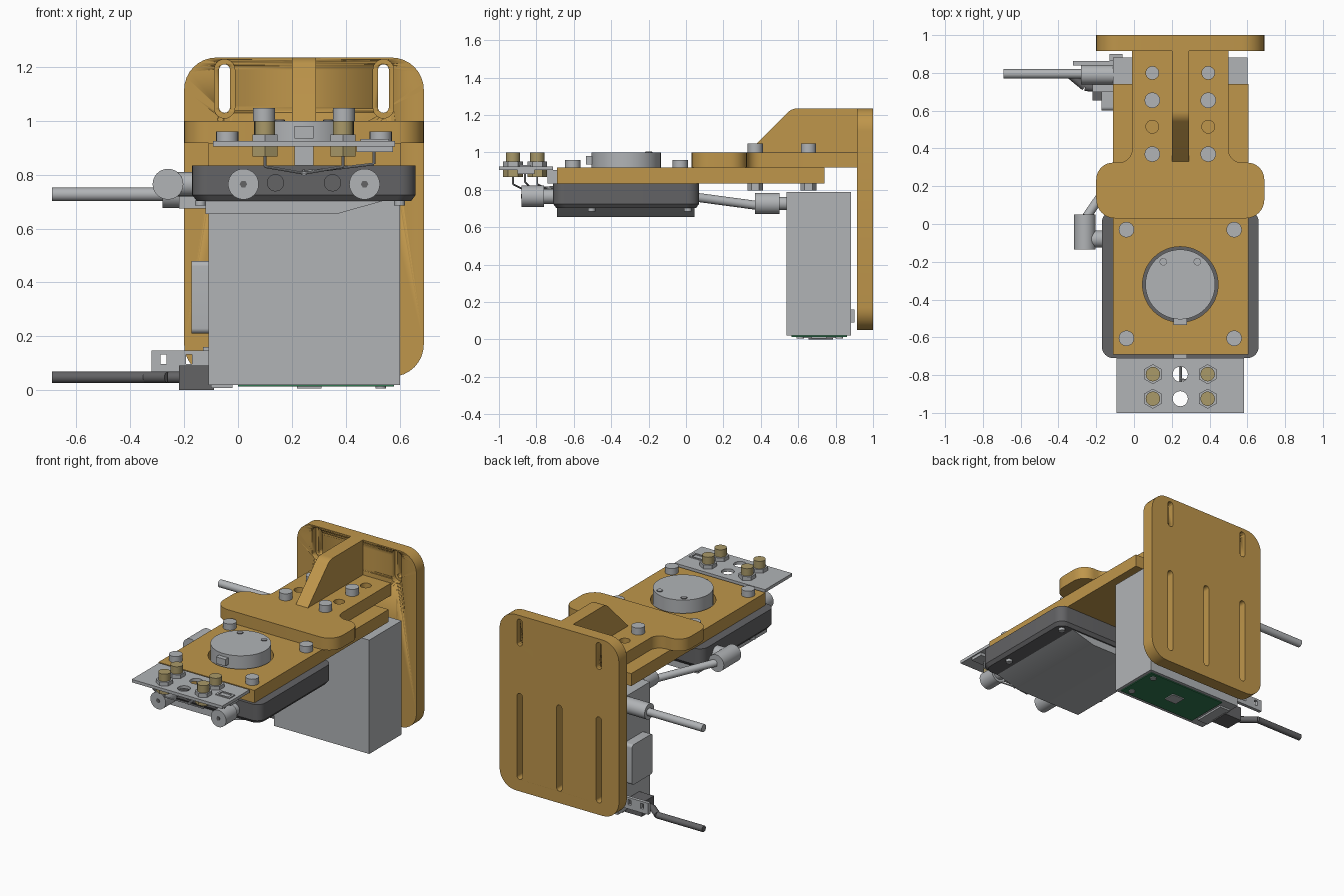
import bpy, bmesh, math
from mathutils import Vector

if "Cube" in bpy.data.objects:
    bpy.data.objects.remove(bpy.data.objects["Cube"])


def material(name, rgb):
    m = bpy.data.materials.new(name)
    m.diffuse_color = (*rgb, 1)
    m.use_nodes = True
    m.node_tree.nodes["Principled BSDF"].inputs["Base Color"].default_value = m.diffuse_color
    return m


ORANGE = material("ochre", (0.52, 0.305, 0.07))
GREY = material("light grey", (0.44, 0.455, 0.47))
DARK = material("dark grey", (0.125, 0.125, 0.13))
BRASS = material("brass", (0.40, 0.32, 0.14))
GREEN = material("board green", (0.03, 0.19, 0.08))


def finish(name, mesh, mat):
    mesh.materials.clear()
    mesh.materials.append(mat)
    mesh.shade_smooth()
    mesh.set_sharp_from_angle(angle=math.radians(30))
    ob = bpy.data.objects.new(name, mesh)
    bpy.context.collection.objects.link(ob)
    return ob


def rounded(corners, n=8):
    """Polygon from (x, y, radius) corners with filleted corners."""
    out = []
    for i, (x, y, r) in enumerate(corners):
        p = Vector((x, y))
        if r == 0:
            out.append((x, y))
            continue
        a = (Vector(corners[i - 1][:2]) - p).normalized()
        b = (Vector(corners[(i + 1) % len(corners)][:2]) - p).normalized()
        half = a.angle(b) / 2
        c = p + (a + b).normalized() * r / math.sin(half)
        t = r / math.tan(half)
        s, e = p + a * t - c, p + b * t - c
        for k in range(n + 1):
            f, w = k / n, math.pi - 2 * half
            v = (s * math.sin((1 - f) * w) + e * math.sin(f * w)) / math.sin(w)
            out.append(tuple(c + v))
    return out


def rect(x0, x1, y0, y1, r=0):
    r = min(r, min(x1 - x0, y1 - y0) * 0.499)
    return rounded([(x0, y0, r), (x1, y0, r), (x1, y1, r), (x0, y1, r)])


def circle(cx, cy, r, n=32):
    return [(cx + r * math.cos(i * math.tau / n), cy + r * math.sin(i * math.tau / n)) for i in range(n)]


def prism(name, loops, w0, w1, mat, axis="z"):
    """Extrude an outline (first loop) with holes (other loops) along an axis."""
    cu = bpy.data.curves.new(name, "CURVE")
    cu.dimensions, cu.fill_mode, cu.extrude = "2D", "BOTH", (w1 - w0) / 2
    for loop in loops:
        sp = cu.splines.new("POLY")
        sp.points.add(len(loop) - 1)
        for pt, (u, v) in zip(sp.points, loop):
            pt.co = (u, v, 0, 1)
        sp.use_cyclic_u = True
    tmp = bpy.data.objects.new(name + "_outline", cu)
    bpy.context.collection.objects.link(tmp)
    dg = bpy.context.evaluated_depsgraph_get()
    mesh = bpy.data.meshes.new_from_object(tmp.evaluated_get(dg))
    bpy.data.objects.remove(tmp)
    bpy.data.curves.remove(cu)
    bm = bmesh.new()
    bm.from_mesh(mesh)
    for v in bm.verts:
        u, t, w = v.co.x, v.co.y, v.co.z + (w0 + w1) / 2
        v.co = {"z": (u, t, w), "y": (u, w, t), "x": (w, u, t)}[axis]
    bmesh.ops.remove_doubles(bm, verts=bm.verts, dist=1e-5)
    bmesh.ops.recalc_face_normals(bm, faces=bm.faces)
    bm.to_mesh(mesh)
    bm.free()
    return finish(name, mesh, mat)


def box(name, x0, x1, y0, y1, z0, z1, mat):
    return prism(name, [rect(x0, x1, y0, y1)], z0, z1, mat)


def rod(name, p, q, r, mat, n=24):
    """Cylinder between two points."""
    p, q = Vector(p), Vector(q)
    bm = bmesh.new()
    bmesh.ops.create_cone(bm, cap_ends=True, segments=n, radius1=r, radius2=r, depth=(q - p).length)
    rot = (q - p).to_track_quat("Z", "Y")
    for v in bm.verts:
        v.co = rot @ v.co + (p + q) / 2
    mesh = bpy.data.meshes.new(name)
    bm.to_mesh(mesh)
    bm.free()
    return finish(name, mesh, mat)


def path(name, pts, r, mat, n=12):
    for i in range(len(pts) - 1):
        rod(f"{name}_{i + 1}", pts[i], pts[i + 1], r, mat, n)


CX = 0.245  # mirror plane of the bracket
SIDES = (-1, 1)

# back plate with slots; the upper slots are recessed on the front
slots = [(CX + s * 0.295, 1.03, 1.21) for s in SIDES]
slots += [(CX + s * 0.295, 0.13, 0.71) for s in (-1, 0, 1)]
plate = prism("back_plate", [rect(-0.2, 0.69, 0.05, 1.235, 0.12)]
              + [rect(x - 0.02, x + 0.02, a, b, 0.02) for x, a, b in slots], 0.915, 1.0, ORANGE, "y")
for x, a, b in slots[:2]:
    cutter = prism("slot_cutter", [rect(x - 0.038, x + 0.038, a - 0.02, b + 0.018, 0.038)], 0.88, 0.955, ORANGE, "y")
    cutter.hide_render = True
    mod = plate.modifiers.new("recess", "BOOLEAN")
    mod.operation, mod.solver, mod.object = "DIFFERENCE", "EXACT", cutter
    mesh = bpy.data.meshes.new_from_object(plate.evaluated_get(bpy.context.evaluated_depsgraph_get()))
    plate.modifiers.clear()
    plate.data = mesh
    bpy.data.objects.remove(cutter)

# bracket arm with wide nose, and its gusset
arm = rounded([(-0.2, 0.03, 0.1), (0.69, 0.03, 0.1), (0.69, 0.325, 0.09), (0.5, 0.325, 0.07),
               (0.5, 0.915, 0), (-0.01, 0.915, 0), (-0.01, 0.325, 0.07), (-0.2, 0.325, 0.09)])
holes = [circle(CX + s * 0.148, y, 0.034) for s in SIDES for y in (0.515, 0.8)]
prism("bracket_arm", [arm] + holes, 0.918, 1.0, ORANGE)
prism("gusset", [rounded([(0.33, 1.0, 0), (0.915, 1.0, 0), (0.915, 1.235, 0), (0.565, 1.235, 0.08)])],
      0.2, 0.29, ORANGE, "x")

# mounting plate with a round opening for the disc
prism("mounting_plate", [rect(-0.11, 0.605, -0.69, 0.74), circle(CX, -0.32, 0.2, 48)], 0.834, 0.918, ORANGE)
prism("disc", [circle(CX, -0.32, 0.185, 48)], 0.834, 1.0, GREY)
box("disc_tab", 0.21, 0.28, -0.535, -0.495, 0.935, 0.98, GREY)
for s in SIDES:
    prism("disc_pin", [circle(CX + s * 0.09, -0.2, 0.02)], 1.0, 1.003, DARK)
    prism("disc_pin_face", [circle(CX + s * 0.09, -0.2, 0.017)], 1.003, 1.005, GREY)

# bolts on plate and arm, with nuts underneath
for s in SIDES:
    for y in (-0.03, -0.605):
        rod("plate_bolt", (CX + s * 0.285, y, 0.918), (CX + s * 0.285, y, 0.96), 0.041, GREY)
    for y in (0.37, 0.655):
        rod("arm_bolt", (CX + s * 0.148, y, 1.0), (CX + s * 0.148, y, 1.047), 0.041, GREY)
        rod("arm_nut", (CX + s * 0.148, y, 0.795), (CX + s * 0.148, y, 0.834), 0.042, GREY, 6)

# dark head with tapered lower rim and a wedge cover below
prism("head_body", [rect(-0.17, 0.66, -0.71, 0.07, 0.06)], 0.725, 0.834, DARK)
rim = prism("head_rim", [rect(-0.17, 0.66, -0.71, 0.07, 0.06)], 0.703, 0.725, DARK)
for v in rim.data.vertices:
    if v.co.z < 0.71:
        v.co.x, v.co.y = CX + (v.co.x - CX) * 0.96, -0.32 + (v.co.y + 0.32) * 0.96
prism("wedge_cover", [[(-0.12, 0.703), (-0.12, 0.655), (0.37, 0.655), (0.54, 0.703)]], -0.69, 0.045, GREY, "y")
for x in (-0.14, 0.6):
    for y in (-0.505, 0.01):
        rod("cover_screw", (x, y, 0.685), (x, y, 0.705), 0.02, GREY)

# front fittings of the head
for s in SIDES:
    x = CX + s * 0.225
    rod("front_fitting", (x, -0.88, 0.765), (x, -0.76, 0.765), 0.057, GREY, 32)
    rod("fitting_neck", (x, -0.77, 0.765), (x, -0.7, 0.765), 0.04, GREY)
    prism("fitting_socket", [circle(x, 0.765, 0.014, 6)], -0.883, -0.879, DARK, "y")
    rod("front_plug", (CX + s * 0.106, -0.72, 0.77), (CX + s * 0.106, -0.7, 0.77), 0.032, DARK)

# side elbow with a tube to the sensor box
rod("elbow", (-0.26, -0.135, 0.765), (-0.26, 0.05, 0.765), 0.057, GREY, 32)
rod("elbow_neck", (-0.23, -0.08, 0.765), (-0.16, -0.08, 0.765), 0.045, GREY)
rod("link_tube", (-0.25, 0.04, 0.762), (-0.01, 0.39, 0.715), 0.024, GREY)
rod("box_fitting", (0.0, 0.37, 0.727), (0.0, 0.5, 0.727), 0.057, GREY, 32)
rod("box_fitting_neck", (0.0, 0.49, 0.727), (0.0, 0.55, 0.727), 0.035, GREY)

# sensor box with side panel and bottom board
box("sensor_box", -0.11, 0.602, 0.538, 0.882, 0.02, 0.787, GREY)
prism("side_panel", [rect(0.6, 0.82, 0.21, 0.48, 0.02)], -0.172, -0.11, GREY, "x")
box("board", 0.0, 0.58, 0.565, 0.86, 0.013, 0.02, GREEN)
box("board_chip", 0.22, 0.31, 0.67, 0.75, 0.006, 0.013, GREY)
box("board_socket", -0.1, -0.02, 0.6, 0.82, 0.008, 0.02, GREY)
for y in (0.61, 0.82):
    rod("board_screw", (0.53, y, 0.006), (0.53, y, 0.014), 0.02, GREY)

# upper pipe on the side of the box
rod("pipe_fitting", (-0.28, 0.79, 0.728), (-0.1, 0.79, 0.728), 0.052, GREY, 32)
rod("side_pipe", (-0.69, 0.795, 0.727), (-0.27, 0.795, 0.727), 0.025, GREY)
box("pipe_block", -0.22, -0.11, 0.7, 0.78, 0.675, 0.72, GREY)

# lower cable, connector and clamp strip
path("cable", [(-0.69, 0.795, 0.048), (-0.345, 0.795, 0.048), (-0.26, 0.725, 0.048), (-0.2, 0.72, 0.048)], 0.021, DARK, 16)
box("cable_connector", -0.22, -0.09, 0.655, 0.785, 0.0, 0.092, DARK)
strip_holes = [rect(x, x + 0.022, z, z + 0.035) for x in (-0.288, -0.193) for z in (0.098,)]
prism("clamp_strip", [rect(-0.322, -0.11, 0.07, 0.147)] + strip_holes, 0.84, 0.862, GREY, "y")
box("clamp_foot", -0.13, -0.06, 0.862, 0.9, 0.09, 0.16, GREY)

# front terminal strip with holes, brass posts and nuts
prism("terminal_strip", [rect(-0.092, 0.583, -1.0, -0.71), circle(CX, -0.795, 0.04), circle(CX, -0.925, 0.04)],
      0.905, 0.925, GREY)
prism("strip_tag", [rect(0.455, 0.56, -0.89, -0.83), rect(0.47, 0.545, -0.88, -0.84)], 0.925, 0.932, GREY)
box("strip_component", 0.44, 0.575, -0.9, -0.81, 0.885, 0.905, GREY)
for s in SIDES:
    x = CX + s * 0.145
    for y in (-0.795, -0.925):
        rod("post", (x, y, 0.9), (x, y, 1.0), 0.038, BRASS)
        rod("post_nut", (x, y, 0.925), (x, y, 0.95), 0.053, GREY, 6)
        rod("lower_nut", (x, y, 0.868), (x, y, 0.905), 0.053, BRASS, 6)
    for y in (-0.795, -0.925):
        path("contact_wire", [(x, y, 0.87), (x, y, 0.83), (CX, y + 0.05, 0.805)], 0.005, GREY, 8)
path("centre_wire", [(CX, -0.88, 0.805), (CX, -0.7, 0.812)], 0.008, GREY, 8)
path("tag_wire", [(CX, -0.82, 0.812), (0.34, -0.84, 0.82), (0.505, -0.86, 0.84), (0.505, -0.86, 0.89)], 0.005, GREY, 8)
box("strip_support", 0.21, 0.28, -0.74, -0.69, 0.834, 0.905, GREY)
